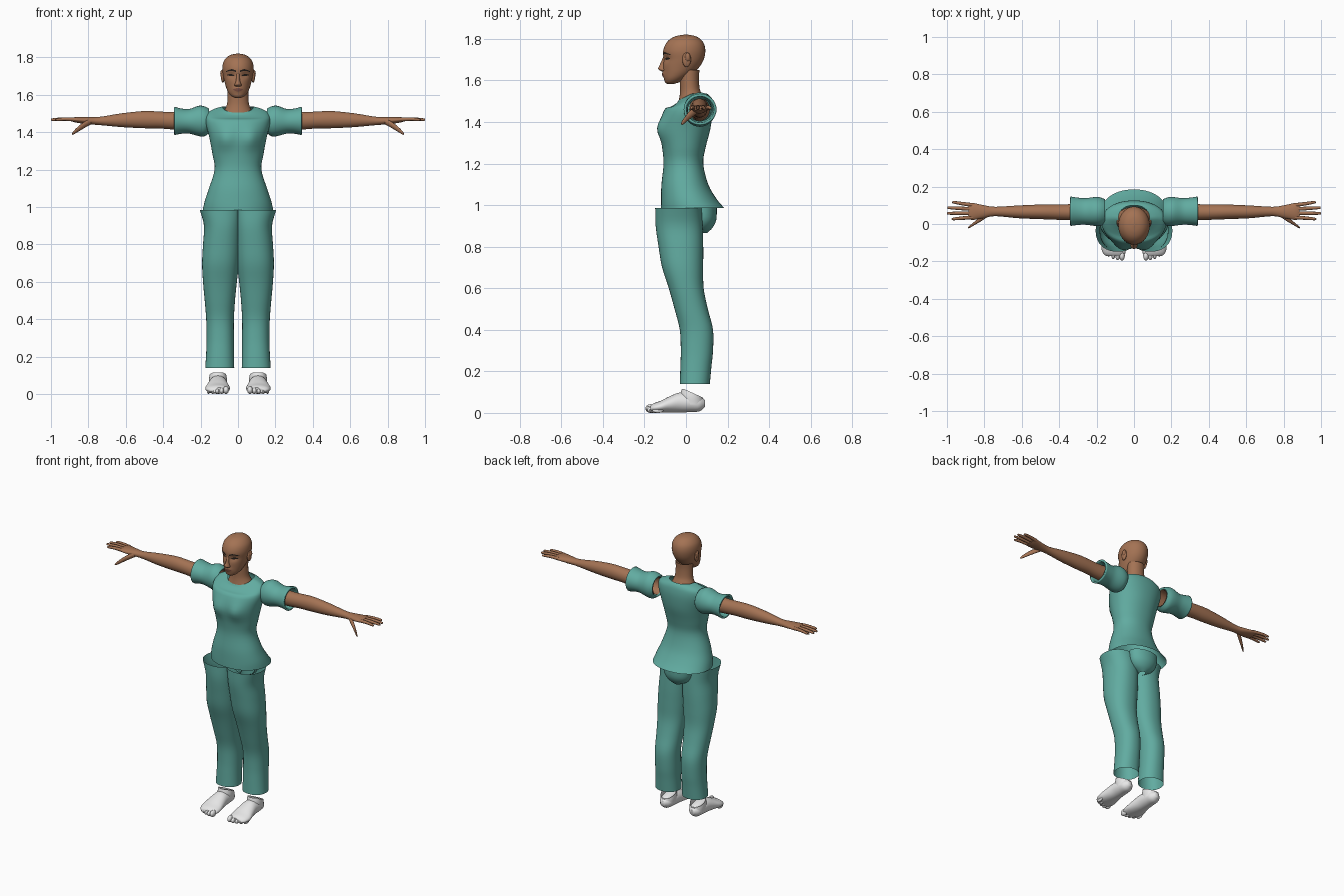
import bpy, bmesh, math
from mathutils import Vector
from mathutils.bvhtree import BVHTree

if "Cube" in bpy.data.objects:
    bpy.data.objects.remove(bpy.data.objects["Cube"])


def material(name, col):
    m = bpy.data.materials.new(name)
    m.diffuse_color = (*col, 1)
    m.use_nodes = True
    m.node_tree.nodes["Principled BSDF"].inputs["Base Color"].default_value = m.diffuse_color
    return m


TEAL = material("teal cloth", (0.12, 0.41, 0.355))
SKIN = material("brown skin", (0.37, 0.17, 0.088))
WHITE = material("off white", (0.80, 0.80, 0.80))
DARK = material("dark hair", (0.02, 0.015, 0.012))
LIP = material("lip brown", (0.22, 0.085, 0.06))


def finish(bm, name, mat, mirror=False, thick=0):
    bmesh.ops.recalc_face_normals(bm, faces=bm.faces)
    me = bpy.data.meshes.new(name)
    bm.to_mesh(me)
    bm.free()
    me.materials.append(mat)
    ob = bpy.data.objects.new(name, me)
    bpy.context.collection.objects.link(ob)
    if mirror:
        ob.modifiers.new("mirror", "MIRROR").use_mirror_merge = False
    if thick:
        s = ob.modifiers.new("thickness", "SOLIDIFY")
        s.thickness = thick
        s.offset = -1
    bpy.ops.object.select_all(action='DESELECT')
    ob.select_set(True)
    bpy.context.view_layer.objects.active = ob
    bpy.ops.object.shade_smooth_by_angle(angle=math.radians(50))
    return ob


def spline(secs, steps):
    """Catmull-Rom interpolation of section tuples."""
    out = []
    for i in range(len(secs) - 1):
        a, b, c, d = (secs[max(0, min(len(secs) - 1, j))] for j in (i - 1, i, i + 1, i + 2))
        for k in range(steps):
            t = k / steps
            out.append([0.5 * (2 * q + (r - p) * t + (2 * p - 5 * q + 4 * r - s) * t * t
                               + (3 * q - p - 3 * r + s) * t ** 3)
                        for p, q, r, s in zip(a, b, c, d)])
    return out + [list(secs[-1])]


def loft(bm, secs, axis='z', n=32, steps=4, caps=(0, 0), power=2.0, shape=None, drop=None):
    """Sections are (position, centre 1, radius 1, centre 2, radius 2)."""
    rings = []
    for s, c1, r1, c2, r2 in spline(secs, steps):
        ring = []
        for i in range(n):
            a = 2 * math.pi * i / n
            c, d = math.cos(a), math.sin(a)
            u = c1 + r1 * math.copysign(abs(c) ** (2 / power), c)
            v = c2 + r2 * math.copysign(abs(d) ** (2 / power), d)
            p = Vector({'z': (u, v, s), 'x': (s, u, v), 'y': (u, s, v)}[axis])
            ring.append(bm.verts.new(shape(p) if shape else p))
        rings.append(ring)
    for a, b in zip(rings, rings[1:]):
        for i in range(n):
            quad = (a[i], a[(i + 1) % n], b[(i + 1) % n], b[i])
            if not (drop and all(drop(v.co) for v in quad)):
                bm.faces.new(quad)
    for flag, ring in zip(caps, (rings[0], rings[-1])):
        if flag:
            bm.faces.new(ring)


def span(z, hw, y0, y1):
    """Upright centred section from front and back limits."""
    return (z, 0, hw, (y0 + y1) / 2, (y1 - y0) / 2)


def ellipsoid(bm, loc, size):
    vs = bmesh.ops.create_uvsphere(bm, u_segments=16, v_segments=10, radius=1)["verts"]
    for v in vs:
        v.co = Vector(a * b for a, b in zip(v.co, size)) + Vector(loc)


def bell(x, w):
    return math.exp(-(x / w) ** 2)


# Head with eye sockets and a mouth swell
def face_shape(p):
    if p.y < 0:
        p.y += 0.010 * bell(abs(p.x) - 0.036, 0.02) * bell(p.z - 1.705, 0.015)
        p.y -= 0.007 * bell(p.x, 0.025) * bell(p.z - 1.63, 0.014)
    return p


bm = bmesh.new()
loft(bm, [span(*s) for s in (
    (1.583, .015, -.09, -.06), (1.592, .034, -.101, -.03), (1.61, .05, -.106, .0),
    (1.635, .062, -.108, .035), (1.665, .071, -.11, .065), (1.70, .079, -.108, .085),
    (1.74, .084, -.11, .093), (1.775, .078, -.098, .087), (1.80, .06, -.075, .068),
    (1.814, .036, -.045, .042), (1.82, .006, -.01, .01))],
    n=56, steps=5, caps=(1, 1), shape=face_shape)
head_tree = BVHTree.FromBMesh(bm)
finish(bm, "head", SKIN)

bm = bmesh.new()
loft(bm, [span(*s) for s in ((1.643, .010, -.116, -.09), (1.650, .019, -.128, -.09),
                             (1.658, .017, -.134, -.09), (1.68, .010, -.124, -.09),
                             (1.715, .009, -.109, -.09))], n=20, caps=(1, 1))
finish(bm, "nose", SKIN)

bm = bmesh.new()
ellipsoid(bm, (.081, .003, 1.70), (.010, .021, .036))
ellipsoid(bm, (.087, .008, 1.712), (.008, .013, .020))
finish(bm, "ears", SKIN, mirror=True)


# Painted face details laid on the head surface
def decal(name, mat, rows, mirror=True):
    bm = bmesh.new()
    pairs = []
    for x, lo, hi in spline(rows, 4):
        pair = []
        for k in range(3):
            z = lo + (hi - lo) * k / 2
            hit = head_tree.ray_cast(Vector((x, -1, z)), Vector((0, 1, 0)))[0]
            pair.append(bm.verts.new(hit + Vector((0, -.002, 0))))
        pairs.append(pair)
    for a, b in zip(pairs, pairs[1:]):
        for k in range(2):
            bm.faces.new((a[k], b[k], b[k + 1], a[k + 1]))
    finish(bm, name, mat, mirror)


decal("eyebrows", DARK, [(.012, 1.722, 1.730), (.035, 1.728, 1.737), (.064, 1.722, 1.726)])
decal("eyes", DARK, [(.018, 1.701, 1.703), (.036, 1.699, 1.711), (.058, 1.704, 1.708)])
decal("lips", LIP, [(-.026, 1.626, 1.628), (-.01, 1.619, 1.635), (.01, 1.619, 1.635),
                    (.026, 1.626, 1.628)], mirror=False)

# Neck and upper chest
bm = bmesh.new()
loft(bm, [span(*s) for s in ((1.46, .10, -.04, .09), (1.495, .084, -.036, .092),
                             (1.53, .066, -.030, .078), (1.56, .057, -.028, .066),
                             (1.61, .055, -.03, .062), (1.65, .055, -.03, .065))])
finish(bm, "neck", SKIN)


# Shirt body with bust and dipped neckline
def shirt_shape(p):
    if p.y < 0:
        p.y -= 0.020 * bell(abs(p.x) - .07, .045) * bell(p.z - 1.365, .055)
    w = max(0, min(1, (p.z - 1.47) / .06))
    p.z -= w * max(0, .03 - p.y) * .5
    return p


bm = bmesh.new()
loft(bm, [span(*s) for s in (
    (.985, .188, -.12, .185), (1.03, .178, -.12, .147), (1.10, .155, -.118, .107),
    (1.20, .125, -.108, .083), (1.28, .136, -.115, .095), (1.37, .153, -.128, .118),
    (1.45, .172, -.108, .126), (1.50, .165, -.072, .122), (1.525, .125, -.047, .113),
    (1.537, .083, -.036, .1))], n=56, power=2.15, shape=shirt_shape)
finish(bm, "shirt", TEAL)

# Short puffed sleeves
bm = bmesh.new()
loft(bm, [(.155, .066, .066, 1.46, .066), (.18, .066, .076, 1.458, .080),
          (.21, .067, .077, 1.460, .081), (.26, .067, .071, 1.458, .066),
          (.30, .068, .073, 1.459, .067), (.34, .068, .079, 1.460, .076)], axis='x')
finish(bm, "sleeves", TEAL, mirror=True, thick=.012)

# Arms and palms
bm = bmesh.new()
loft(bm, [(.16, .065, .050, 1.46, .055), (.34, .063, .043, 1.461, .047),
          (.42, .064, .041, 1.465, .045), (.50, .065, .039, 1.467, .046),
          (.62, .065, .034, 1.464, .037), (.74, .067, .025, 1.460, .022),
          (.80, .066, .034, 1.462, .020), (.86, .067, .045, 1.466, .016),
          (.885, .068, .042, 1.467, .010)], axis='x', caps=(0, 1))
finish(bm, "arms", SKIN, mirror=True)

# Fingers and thumbs
bm = bmesh.new()
for y0, y1, tip in ((.101, .116, .972), (.080, .087, .998), (.058, .057, 1.0), (.036, .027, .975)):
    loft(bm, [(.86, y0, .0105, 1.467, .011), ((.86 + tip) / 2, (y0 + y1) / 2, .0095, 1.470, .0095),
              (tip - .008, y1, .007, 1.467, .007), (tip, y1, .002, 1.466, .002)],
         axis='x', n=12, caps=(1, 1))
loft(bm, [(.785, .050, .014, 1.458, .016), (.82, .026, .013, 1.440, .017),
          (.855, .002, .009, 1.416, .014), (.88, -.016, .006, 1.396, .009),
          (.888, -.021, .001, 1.389, .002)], axis='x', n=12, caps=(1, 1))
finish(bm, "fingers", SKIN, mirror=True)


# Trouser legs meeting on the centre line
def leg(z, x0, x1, y0, y1):
    return (z, (x0 + x1) / 2, (x1 - x0) / 2, (y0 + y1) / 2, (y1 - y0) / 2)


def centre_clamp(p):
    p.x = max(p.x, 0)
    return p


bm = bmesh.new()
loft(bm, [leg(*s) for s in (
    (.14, .02, .175, -.03, .115), (.22, .022, .17, -.027, .122), (.30, .022, .168, -.025, .13),
    (.40, .022, .17, -.03, .13), (.50, .016, .178, -.055, .105), (.60, .006, .187, -.083, .085),
    (.70, -.006, .192, -.115, .083), (.80, -.014, .187, -.132, .083),
    (.90, -.02, .182, -.146, .08), (.985, -.03, .205, -.148, .075))],
    n=48, power=2.2, shape=centre_clamp, drop=lambda c: c.x < 1e-4)
finish(bm, "trouser_legs", TEAL, mirror=True)

# Seat panel behind the waist
bm = bmesh.new()
loft(bm, [span(*s) for s in ((.865, .02, .05, .10), (.89, .065, .03, .127),
                             (.93, .092, .02, .146), (.99, .10, .02, .148))],
     drop=lambda c: c.y < .06)
finish(bm, "trouser_seat", TEAL)


# Feet with open ankles and toes
def ankle_shape(p):
    p.z -= max(0, p.z - .05) / .065 * max(0, p.y + .01) * .45
    return p


bm = bmesh.new()
loft(bm, [(-.172, .102, .045, .020, .014), (-.155, .106, .060, .024, .022),
          (-.12, .109, .066, .030, .029), (-.08, .108, .059, .040, .039),
          (-.03, .107, .050, .050, .048), (.02, .107, .046, .049, .045),
          (.065, .107, .038, .044, .036), (.092, .107, .015, .045, .016)],
     axis='y', n=28, caps=(1, 1))
loft(bm, [(.04, .107, .046, .030, .056), (.08, .107, .048, .027, .056),
          (.115, .107, .046, .030, .050)], shape=ankle_shape)
for i in range(5):
    r = .019 - .002 * i if i else .021
    ellipsoid(bm, (.064 + .0235 * i, -.170 + .0022 * i * i, r), (r * .72, .026, r))
finish(bm, "feet", WHITE, mirror=True)
